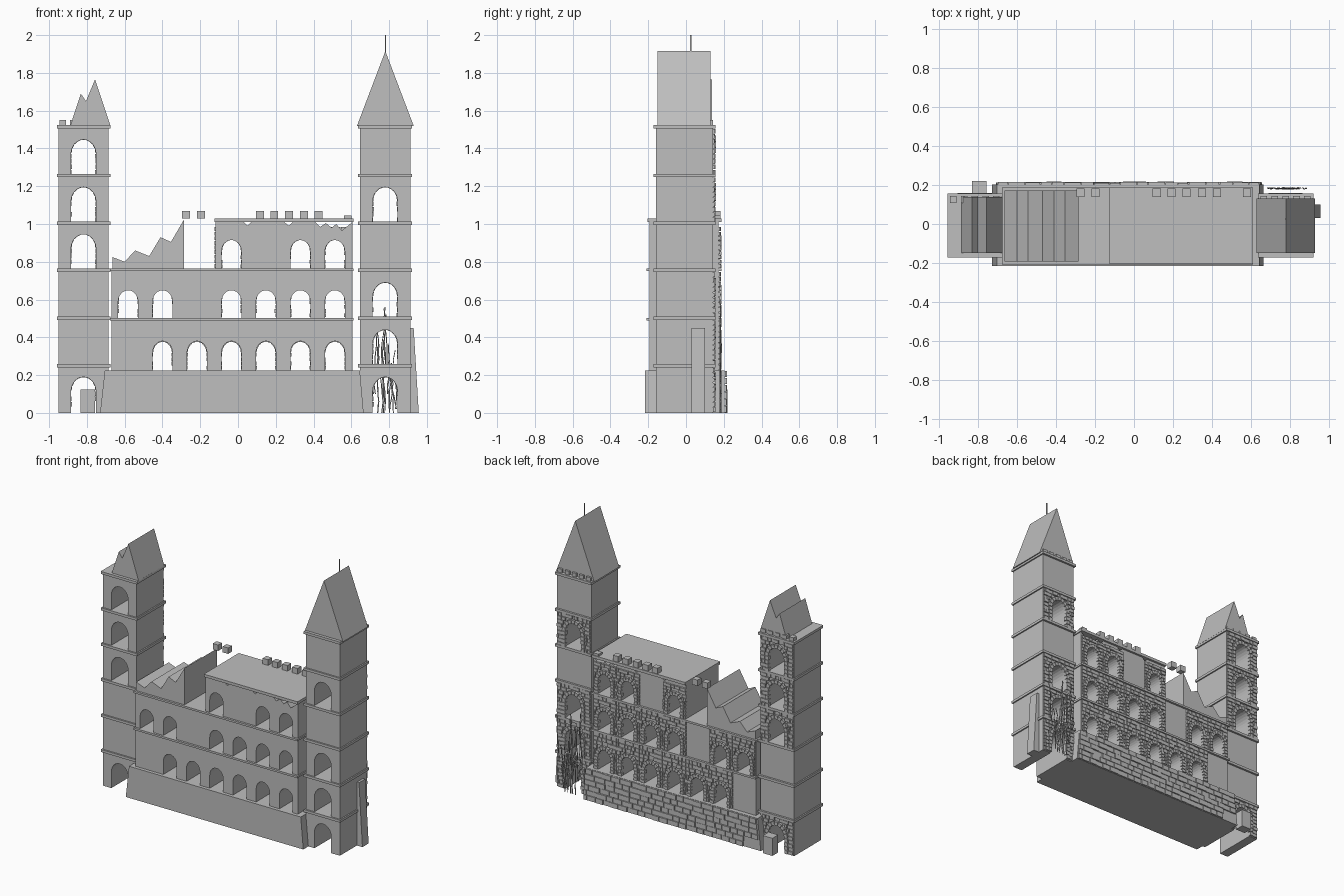
import bpy, bmesh, math, random

if "Cube" in bpy.data.objects:
    bpy.data.objects.remove(bpy.data.objects["Cube"])

random.seed(7)
stone = bpy.data.materials.new("grey stone")
stone.diffuse_color = (0.52, 0.52, 0.52, 1)
stone.use_nodes = True
stone.node_tree.nodes["Principled BSDF"].inputs["Base Color"].default_value = stone.diffuse_color


def prism(bm, pts, y0, y1):
    """Extrude an x-z outline between two y planes."""
    a = [bm.verts.new((x, y0, z)) for x, z in pts]
    b = [bm.verts.new((x, y1, z)) for x, z in pts]
    bm.faces.new(a)
    bm.faces.new(b[::-1])
    n = len(pts)
    for i in range(n):
        j = (i + 1) % n
        bm.faces.new((a[j], a[i], b[i], b[j]))


def block(bm, x0, x1, y0, y1, z0, z1):
    prism(bm, [(x0, z0), (x1, z0), (x1, z1), (x0, z1)], y0, y1)


def finish(name, bm):
    bmesh.ops.recalc_face_normals(bm, faces=bm.faces)
    me = bpy.data.meshes.new(name)
    bm.to_mesh(me)
    bm.free()
    me.materials.append(stone)
    ob = bpy.data.objects.new(name, me)
    bpy.context.collection.objects.link(ob)
    return ob


def solid(name, pts, y0, y1):
    bm = bmesh.new()
    prism(bm, pts, y0, y1)
    return finish(name, bm)


def arch_points(cx, z0, hw, h, steps=12):
    rise = hw * 1.15
    pts = [(cx - hw, z0)]
    for i in range(steps + 1):
        t = math.pi * (1 - i / steps)
        pts.append((cx + hw * math.cos(t), z0 + h - rise + rise * math.sin(t)))
    return pts + [(cx + hw, z0)]


def arcade(name, x0, x1, z0, z1, y0, y1, centres, hw, h, top=()):
    """Wall storey with arched tunnels open at floor level."""
    pts = [(x0, z0)]
    for c in centres:
        pts += arch_points(c, z0, hw, h)
    pts += [(x1, z0), (x1, z1), *top, (x0, z1)]
    return solid(name, pts, y0, y1)


def course(bm, x0, x1, z0, z1, y, wmin, wmax, depth):
    """One row of protruding stones with narrow joints."""
    x = x0
    while x < x1 - 0.006:
        e = min(x + random.uniform(wmin, wmax), x1)
        if x1 - e < 0.012:
            e = x1
        d = depth * random.uniform(0.6, 1.1)
        block(bm, x + 0.002, e - 0.002, y - 0.005, y + d, z0 + 0.002, z1 - 0.002)
        x = e


def stone_bay(bm, x0, x1, z0, z1, y, cx, hw, h):
    """Rubble facing around one arch, with a ring of wedge stones."""
    ring = 0.024
    rise, ow = hw * 1.15, hw + ring
    spring = z0 + h - rise
    rows = 9
    step = (z1 - z0) / rows
    for r in range(rows):
        a, b = z0 + r * step, z0 + (r + 1) * step
        k = max(0, a - spring) / (rise + ring)
        w = ow * math.sqrt(1 - k * k) if k < 1 else 0
        if w:
            course(bm, x0, cx - w, a, b, y, 0.022, 0.05, 0.012)
            course(bm, cx + w, x1, a, b, y, 0.022, 0.05, 0.012)
        else:
            course(bm, x0, x1, a, b, y, 0.022, 0.05, 0.012)
    # jamb stones
    n = max(2, round((spring - z0) / 0.026))
    s = (spring - z0) / n
    for side in (-1, 1):
        for i in range(n):
            xa = cx + side * (hw - random.uniform(0, 0.006))
            xb = cx + side * (ow - 0.002)
            block(bm, min(xa, xb), max(xa, xb), y - 0.01, y + 0.015,
                  z0 + i * s + 0.002, z0 + (i + 1) * s - 0.002)
    # wedge stones
    for i in range(9):
        t0, t1 = math.pi * (i + 0.06) / 9, math.pi * (i + 0.94) / 9
        q = [(cx + (hw + e) * math.cos(t), spring + (rise + e) * math.sin(t))
             for e, t in ((-0.003, t0), (ring - 0.002, t0), (ring - 0.002, t1), (-0.003, t1))]
        prism(bm, q, y - 0.01, y + 0.016)


# --- sloping plinth with brick facing on the back
solid("plinth", [(-0.73, 0), (0.665, 0), (0.645, 0.225), (-0.705, 0.225)], -0.217, 0.203)
bm = bmesh.new()
for r in range(6):
    start = -0.72 + 0.004 * r
    if r < 2:
        start = -0.56 + random.uniform(-0.08, 0.05)
    course(bm, start, 0.66 - 0.003 * r, r * 0.0375, (r + 1) * 0.0375, 0.203, 0.05, 0.09, 0.013)
finish("plinth_bricks", bm)

# --- hall storeys
WY0, WY1, HW = -0.193, 0.172, 0.0525
BAY = 0.1825
c = [-0.582 + BAY * i for i in range(7)]
lower, middle, upper = c[1:], c[:2] + c[3:], [c[3], c[5], c[6]]
arcade("lower_storey", -0.67, 0.605, 0.225, 0.497, WY0, WY1, lower, HW, 0.155)
arcade("middle_storey", -0.67, 0.605, 0.497, 0.76, WY0, WY1, middle, HW, 0.152)
broken_top = [(0.575, 0.985), (0.55, 0.965), (0.52, 1.0), (0.495, 0.98), (0.465, 1.005),
              (0.435, 0.985), (0.41, 1.01), (0.29, 1.01), (0.27, 0.99), (0.245, 1.01),
              (0.07, 1.01), (0.05, 0.99), (0.03, 1.01)]
arcade("upper_storey", -0.12, 0.605, 0.76, 1.01, WY0, WY1, upper, HW, 0.155, broken_top)
solid("ruined_wall", [(-0.665, 0.76), (-0.285, 0.76), (-0.285, 1.025), (-0.355, 0.905),
                      (-0.41, 0.93), (-0.47, 0.83), (-0.545, 0.86), (-0.6, 0.8), (-0.665, 0.825)],
      WY0, WY1)

bm = bmesh.new()
for cs, z0, z1 in ((lower, 0.227, 0.487), (middle, 0.505, 0.748), (upper, 0.766, 0.985)):
    for x in cs:
        stone_bay(bm, max(x - BAY / 2, -0.667), min(x + BAY / 2, 0.602), z0, z1, WY1, x, HW,
                  0.152)
finish("hall_facing", bm)

bm = bmesh.new()
for z in (0.488, 0.75):
    block(bm, -0.677, 0.612, -0.208, 0.187, z, z + 0.014)
finish("hall_ledges", bm)
bm = bmesh.new()
block(bm, -0.125, 0.612, -0.205, 0.187, 1.01, 1.03)
finish("hall_cornice", bm)

# --- battlement blocks on the hall
bm = bmesh.new()
for x in (-0.275, -0.197, 0.117, 0.192, 0.27, 0.349, 0.427):
    block(bm, x - 0.021, x + 0.021, 0.14, 0.182, 1.028, 1.07)
block(bm, 0.56, 0.602, 0.14, 0.182, 1.02, 1.046)
finish("hall_battlements", bm)

# --- towers
TY0, TY1, TW = -0.16, 0.142, 0.066
LEVELS = [0, 0.25, 0.5, 0.755, 1.005, 1.257, 1.515]


def tower(side, x0, x1, cx, open_levels):
    facing, ledges = bmesh.new(), bmesh.new()
    for i in range(6):
        z0, z1 = LEVELS[i], LEVELS[i + 1]
        arcs = [cx] if i in open_levels else []
        arcade(f"{side}_tower_stage_{i + 1}", x0, x1, z0, z1, TY0, TY1, arcs, TW, 0.19)
        if arcs:
            stone_bay(facing, x0 + 0.003, x1 - 0.003, z0 + 0.004, z1 - 0.01, TY1, cx, TW, 0.188)
        block(ledges, x0 - 0.009, x1 + 0.009, TY0 - 0.011, TY1 + 0.014, z1 - 0.009, z1 + 0.009)
    finish(f"{side}_tower_facing", facing)
    finish(f"{side}_tower_ledges", ledges)
    # small blocks along the back of the roof
    bm = bmesh.new()
    for k in range(5):
        x = x0 + 0.022 + k * (x1 - x0 - 0.044) / 4
        block(bm, x - 0.017, x + 0.017, 0.108, 0.144, 1.52, 1.55)
    finish(f"{side}_tower_battlements", bm)


tower("left", -0.95, -0.685, -0.818, (0, 3, 4, 5))
tower("right", 0.645, 0.913, 0.779, (0, 1, 2, 4))

solid("left_broken_roof", [(-0.888, 1.52), (-0.675, 1.52), (-0.757, 1.765), (-0.805, 1.65),
                           (-0.832, 1.69)], -0.15, 0.138)
solid("right_roof", [(0.63, 1.52), (0.93, 1.52), (0.78, 1.915)], -0.15, 0.13)
bm = bmesh.new()
block(bm, 0.777, 0.783, 0.022, 0.028, 1.9, 2.0)
finish("roof_spike", bm)

# --- buttresses beside the towers
solid("right_buttress", [(0.905, 0), (0.957, 0), (0.93, 0.45), (0.912, 0.45)], 0.03, 0.1)
bm = bmesh.new()
block(bm, -0.833, -0.758, 0.155, 0.22, 0, 0.125)
finish("left_back_block", bm)

# --- hanging roots on the back of the right tower
cu = bpy.data.curves.new("hanging_roots", "CURVE")
cu.dimensions = "3D"
cu.bevel_depth = 0.0028
cu.bevel_resolution = 0
for i in range(22):
    x = random.uniform(0.70, 0.86)
    z0 = random.choice((0.0, 0.02, 0.1, 0.2))
    z1 = z0 + random.uniform(0.2, 0.4)
    s = cu.splines.new("POLY")
    s.points.add(6)
    for k, p in enumerate(s.points):
        x += random.uniform(-0.011, 0.011)
        p.co = (x, 0.183 + random.uniform(-0.004, 0.004), z0 + (z1 - z0) * k / 6, 1)
roots = bpy.data.objects.new("hanging_roots", cu)
cu.materials.append(stone)
bpy.context.collection.objects.link(roots)
